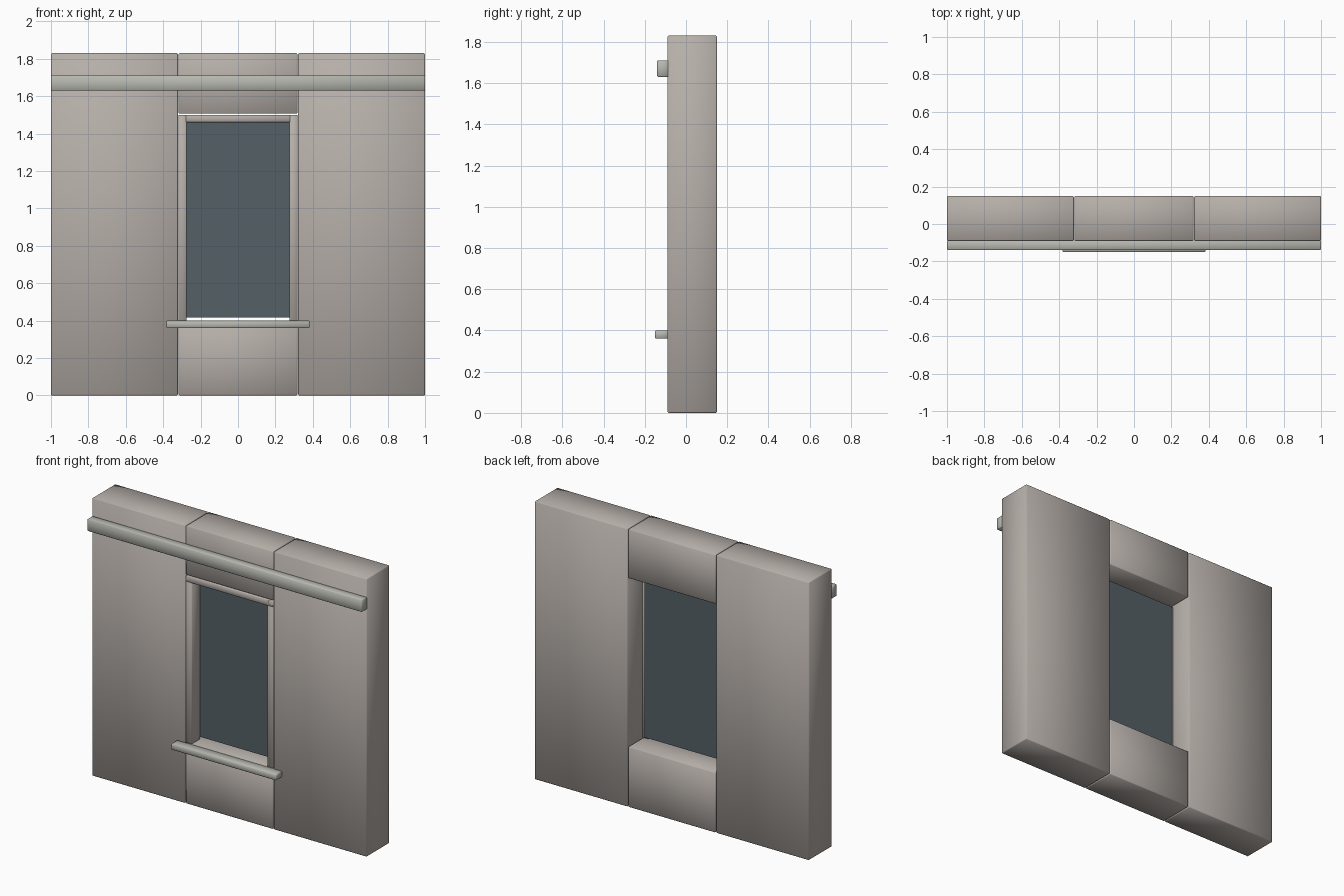
import bpy

if "Cube" in bpy.data.objects:
    bpy.data.objects.remove(bpy.data.objects["Cube"])


def material(name, rgb):
    m = bpy.data.materials.new(name)
    m.diffuse_color = (*rgb, 1)
    m.use_nodes = True
    m.node_tree.nodes["Principled BSDF"].inputs["Base Color"].default_value = m.diffuse_color
    return m


STONE = material("warm_stone", (0.47, 0.43, 0.40))
TRIM = material("pale_trim", (0.48, 0.48, 0.44))
GLASS = material("dark_glass", (0.09, 0.115, 0.13))


def block(name, x, y, z, mat, bevel=0.005):
    """Box between (min, max) pairs with small softened edges."""
    bpy.ops.mesh.primitive_cube_add(
        size=1, location=[(a + b) / 2 for a, b in (x, y, z)])
    ob = bpy.context.object
    ob.name = name
    ob.scale = [b - a for a, b in (x, y, z)]
    bpy.ops.object.transform_apply(location=False, rotation=False, scale=True)
    ob.data.materials.append(mat)
    if bevel:
        mod = ob.modifiers.new("edge", 'BEVEL')
        mod.width = bevel
        mod.segments = 1
        bpy.ops.object.shade_smooth()
    return ob


WALL = (-0.09, 0.15)      # wall thickness
MID = (-0.318, 0.318)     # window bay width
FRAME = (-0.088, 0.0)     # window frame depth

# Side piers and window jambs, mirrored left and right
for side, s in (("left", -1), ("right", 1)):
    block(f"{side}_pier", sorted((s * 0.322, s * 1.0)), WALL, (0, 1.83), STONE)
    block(f"{side}_jamb", sorted((s * 0.275, s * 0.318)), FRAME, (0.40, 1.50),
          STONE, 0.003)

# Wall below and above the window
block("apron_panel", MID, WALL, (0, 0.398), STONE)
block("lintel", MID, WALL, (1.506, 1.83), STONE)

# Window head and pane
block("frame_head", MID, FRAME, (1.46, 1.50), STONE, 0.003)
block("window_pane", (-0.29, 0.29), (0.0, 0.018), (0.416, 1.485), GLASS, 0)

# Projecting sill and cornice band
block("sill", (-0.382, 0.382), (-0.15, -0.085), (0.36, 0.40), TRIM, 0.004)
block("cornice_band", (-1, 1), (-0.14, -0.085), (1.63, 1.71), TRIM, 0.004)
